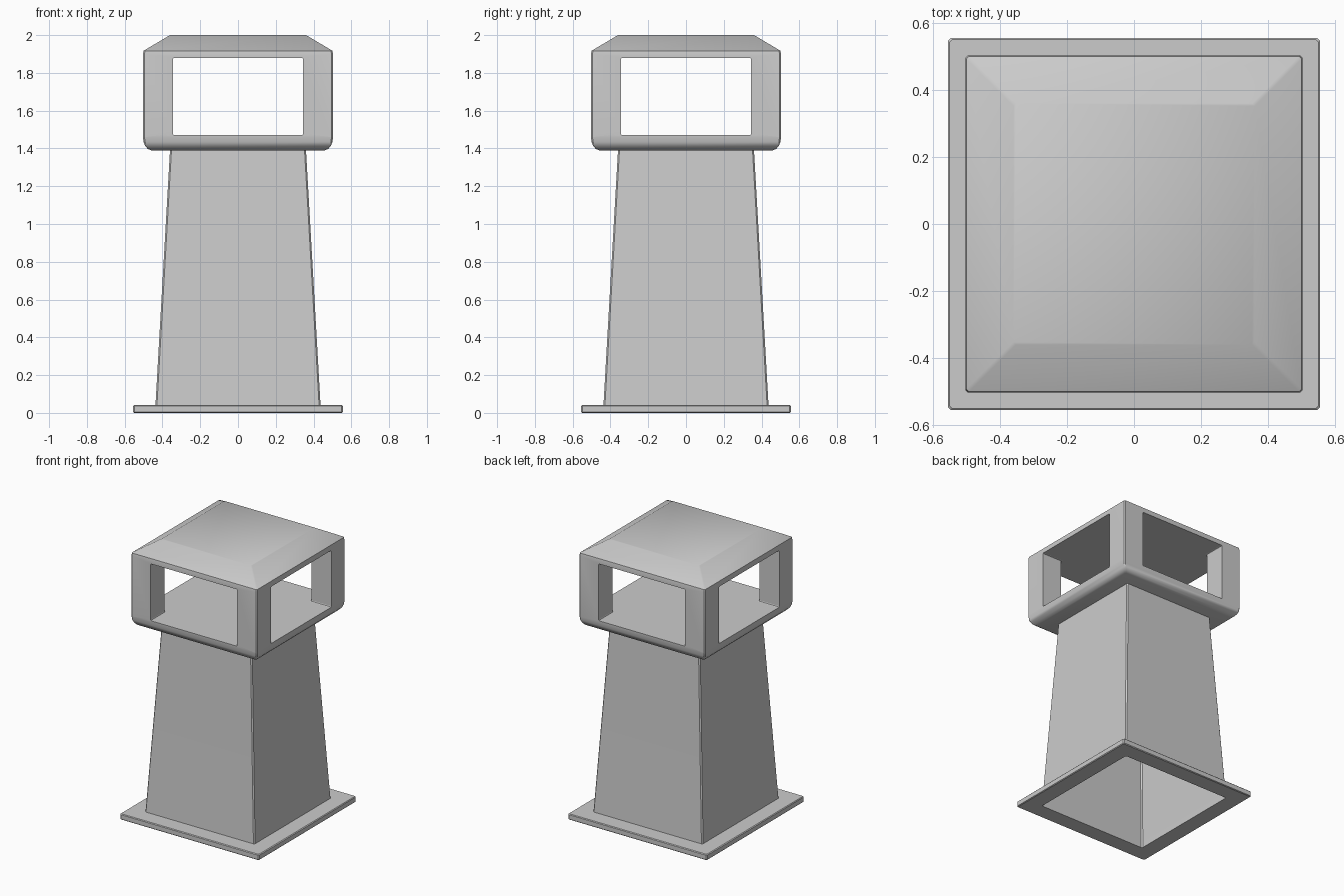
import bpy, bmesh
from math import radians

if "Cube" in bpy.data.objects:
    bpy.data.objects.remove(bpy.data.objects["Cube"])


def loft(name, profile, c=0.008, cap_start=True, cap_end=True, closed=False):
    """Square rings (half width, height) with clipped corners, joined in order."""
    bm = bmesh.new()
    rings = []
    for h, z in profile:
        k = h - c
        pts = [(h, -k), (h, k), (k, h), (-k, h), (-h, k), (-h, -k), (-k, -h), (k, -h)]
        rings.append([bm.verts.new((x, y, z)) for x, y in pts])
    pairs = list(zip(rings, rings[1:]))
    if closed:
        pairs.append((rings[-1], rings[0]))
    for a, b in pairs:
        for i in range(8):
            j = (i + 1) % 8
            bm.faces.new((a[i], a[j], b[j], b[i]))
    if cap_start and not closed:
        bm.faces.new(rings[0][::-1])
    if cap_end and not closed:
        bm.faces.new(rings[-1])
    bmesh.ops.recalc_face_normals(bm, faces=bm.faces[:])
    mesh = bpy.data.meshes.new(name)
    bm.to_mesh(mesh)
    bm.free()
    ob = bpy.data.objects.new(name, mesh)
    bpy.context.collection.objects.link(ob)
    return ob


def smooth(ob, angle=35):
    bpy.ops.object.select_all(action='DESELECT')
    ob.select_set(True)
    bpy.context.view_layer.objects.active = ob
    bpy.ops.object.shade_smooth_by_angle(angle=radians(angle))


def window_cutter(name, sx, sy):
    """Box that passes through the head, with softened corners."""
    bm = bmesh.new()
    bmesh.ops.create_cube(bm, size=1)
    for v in bm.verts:
        v.co.x *= sx
        v.co.y *= sy
        v.co.z = v.co.z * 0.41 + 1.675
    axis = 0 if sx > sy else 1
    edges = [e for e in bm.edges
             if abs(e.verts[0].co[axis] - e.verts[1].co[axis]) > 0.1]
    bmesh.ops.bevel(bm, geom=edges, offset=0.008, segments=2, profile=0.5,
                    affect='EDGES')
    mesh = bpy.data.meshes.new(name)
    bm.to_mesh(mesh)
    bm.free()
    ob = bpy.data.objects.new(name, mesh)
    bpy.context.collection.objects.link(ob)
    ob.hide_render = True
    ob.hide_set(True)
    return ob


# Flat flange with a square opening
flange = loft("base_flange", [(0.435, 0), (0.55, 0), (0.555, 0.005), (0.555, 0.037),
                              (0.55, 0.042), (0.435, 0.042)], closed=True)

# Tapered hollow shaft, open at the bottom
shaft = loft("tapered_shaft", [(0.44, 0.0), (0.437, 0.042), (0.36, 1.392)],
             cap_start=False, cap_end=False)

# Vented head: rounded lower rim, straight walls, hipped top
head = loft("vented_head", [(0.46, 1.39), (0.478, 1.398), (0.492, 1.415),
                            (0.5, 1.435), (0.503, 1.46), (0.503, 1.9),
                            (0.5, 1.917), (0.36, 2.0)])

# Openings on all four sides
for name, sx, sy in (("window_cutter_x", 1.4, 0.69), ("window_cutter_y", 0.69, 1.4)):
    mod = head.modifiers.new(name, 'BOOLEAN')
    mod.operation = 'DIFFERENCE'
    mod.solver = 'EXACT'
    mod.object = window_cutter(name, sx, sy)

for ob in (flange, shaft, head):
    smooth(ob)
